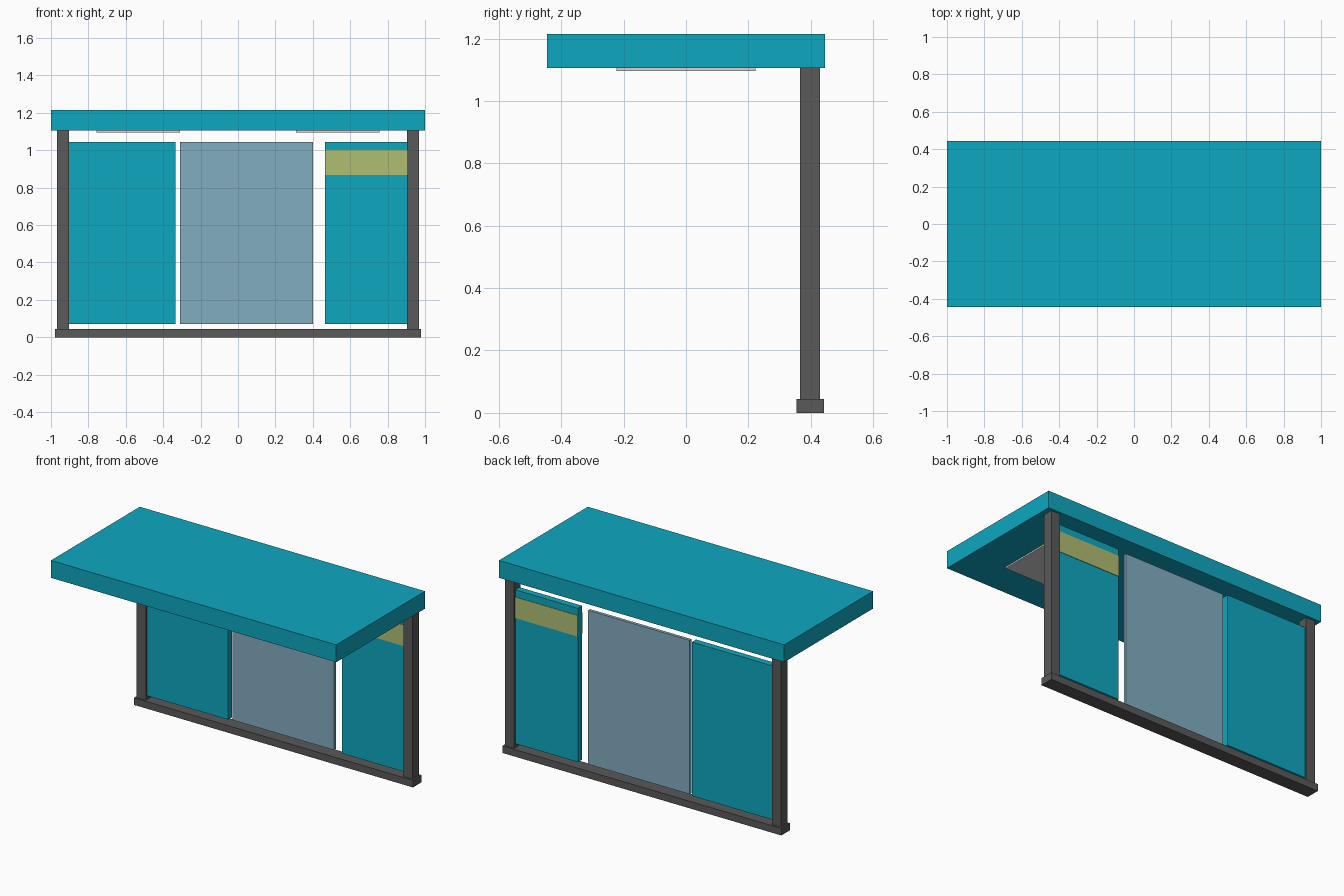
import bpy
import bmesh
from mathutils import Vector

cube = bpy.data.objects.get("Cube")
if cube:
    bpy.data.objects.remove(cube, do_unlink=True)


def material(name, rgb):
    m = bpy.data.materials.new(name)
    m.use_nodes = True
    m.diffuse_color = (*rgb, 1)
    m.node_tree.nodes["Principled BSDF"].inputs["Base Color"].default_value = (*rgb, 1)
    return m


TEAL = material("teal", (0.0044, 0.386, 0.527))
STEEL = material("dark_grey", (0.1, 0.1, 0.1))
GLASS = material("pale_blue_glass", (0.223, 0.423, 0.527))
YELLOW = material("olive_yellow", (0.434, 0.515, 0.171))
WHITE = material("lamp_white", (0.68, 0.65, 0.65))


def box(name, x, y, z, mat):
    """Box from (min, max) ranges on each axis."""
    lo, hi = (Vector(c) for c in zip(x, y, z))
    bm = bmesh.new()
    bmesh.ops.create_cube(bm, size=1)
    bmesh.ops.scale(bm, vec=hi - lo, verts=bm.verts)
    bmesh.ops.translate(bm, vec=(lo + hi) / 2, verts=bm.verts)
    mesh = bpy.data.meshes.new(name)
    bm.to_mesh(mesh)
    bm.free()
    mesh.materials.append(mat)
    obj = bpy.data.objects.new(name, mesh)
    bpy.context.collection.objects.link(obj)
    return obj


WALL_Y = 0.398              # centre plane of the back wall
PANEL_Z = (0.07, 1.045)     # height range of the wall panels


def depth(thickness):
    return (WALL_Y - thickness / 2, WALL_Y + thickness / 2)


# Roof slab and base rail
box("roof", (-1, 1), (-0.445, 0.445), (1.105, 1.215), TEAL)
box("base_rail", (-0.978, 0.978), (0.355, 0.442), (0, 0.045), STEEL)

# Posts and ceiling lamps, one per side
for side, s in (("left", 1), ("right", -1)):
    box(side + "_post", sorted((s * 0.903, s * 0.967)), depth(0.064), (0.045, 1.105), STEEL)
    box(side + "_ceiling_lamp", sorted((s * 0.31, s * 0.757)), (-0.223, 0.223), (1.096, 1.105), WHITE)

# Wall panels
box("right_panel", (-0.903, -0.335), depth(0.042), PANEL_Z, TEAL)
box("glass_panel", (-0.31, 0.4), depth(0.02), PANEL_Z, GLASS)
box("left_panel", (0.465, 0.903), depth(0.042), PANEL_Z, TEAL)

# Sign bands on both faces of the left panel
for name, y in (("front_sign_band", WALL_Y - 0.021), ("back_sign_band", WALL_Y + 0.021)):
    box(name, (0.465, 0.903), (y - 0.003, y + 0.003), (0.867, 1.0), YELLOW)
